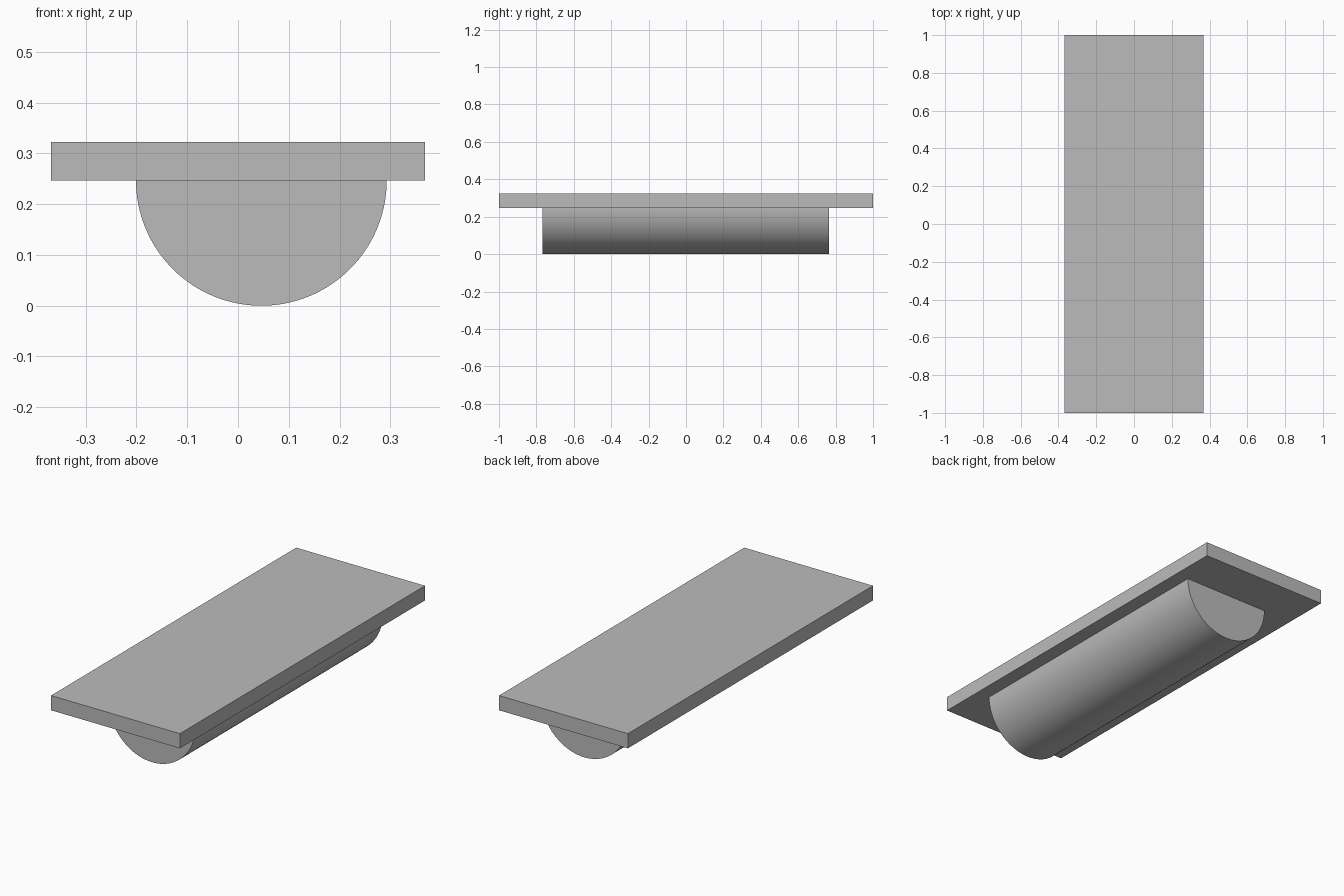
import bpy
import bmesh
import math
from mathutils import Vector

cube = bpy.data.objects.get("Cube")
if cube:
    bpy.data.objects.remove(cube, do_unlink=True)

# Single plain grey for the whole model
GREY = (0.5, 0.5, 0.5, 1.0)
grey = bpy.data.materials.new("plain_grey")
grey.use_nodes = True
grey.diffuse_color = GREY
grey.node_tree.nodes["Principled BSDF"].inputs["Base Color"].default_value = GREY


def extrude_profile(name, points, y_front, y_back):
    """Make a solid from an x-z outline swept along y."""
    bm = bmesh.new()
    face = bm.faces.new([bm.verts.new((x, y_front, z)) for x, z in points])
    swept = bmesh.ops.extrude_face_region(bm, geom=[face])["geom"]
    verts = [v for v in swept if isinstance(v, bmesh.types.BMVert)]
    bmesh.ops.translate(bm, verts=verts, vec=Vector((0, y_back - y_front, 0)))
    # The starting face stays in place as the front cap
    bmesh.ops.recalc_face_normals(bm, faces=bm.faces)
    mesh = bpy.data.meshes.new(name)
    bm.to_mesh(mesh)
    bm.free()
    mesh.materials.append(grey)
    obj = bpy.data.objects.new(name, mesh)
    bpy.context.collection.objects.link(obj)
    return obj


HALF_WIDTH, PLATE_BOTTOM, PLATE_TOP = 0.368, 0.247, 0.323
RADIUS, CENTRE_X, SEGMENTS = 0.247, 0.046, 64

# Flat rectangular top plate
extrude_profile("top_plate", [
    (-HALF_WIDTH, PLATE_BOTTOM), (HALF_WIDTH, PLATE_BOTTOM),
    (HALF_WIDTH, PLATE_TOP), (-HALF_WIDTH, PLATE_TOP)], -1, 1)

# Half-round body hanging below the plate, slightly off centre
arc = [math.pi + math.pi * i / SEGMENTS for i in range(SEGMENTS + 1)]
body = extrude_profile("half_round_body", [
    (CENTRE_X + RADIUS * math.cos(a), PLATE_BOTTOM + RADIUS * math.sin(a))
    for a in arc], -0.766, 0.764)

# Smooth curve with crisp end caps
bpy.ops.object.select_all(action="DESELECT")
body.select_set(True)
bpy.context.view_layer.objects.active = body
bpy.ops.object.shade_smooth_by_angle(angle=math.radians(30))
